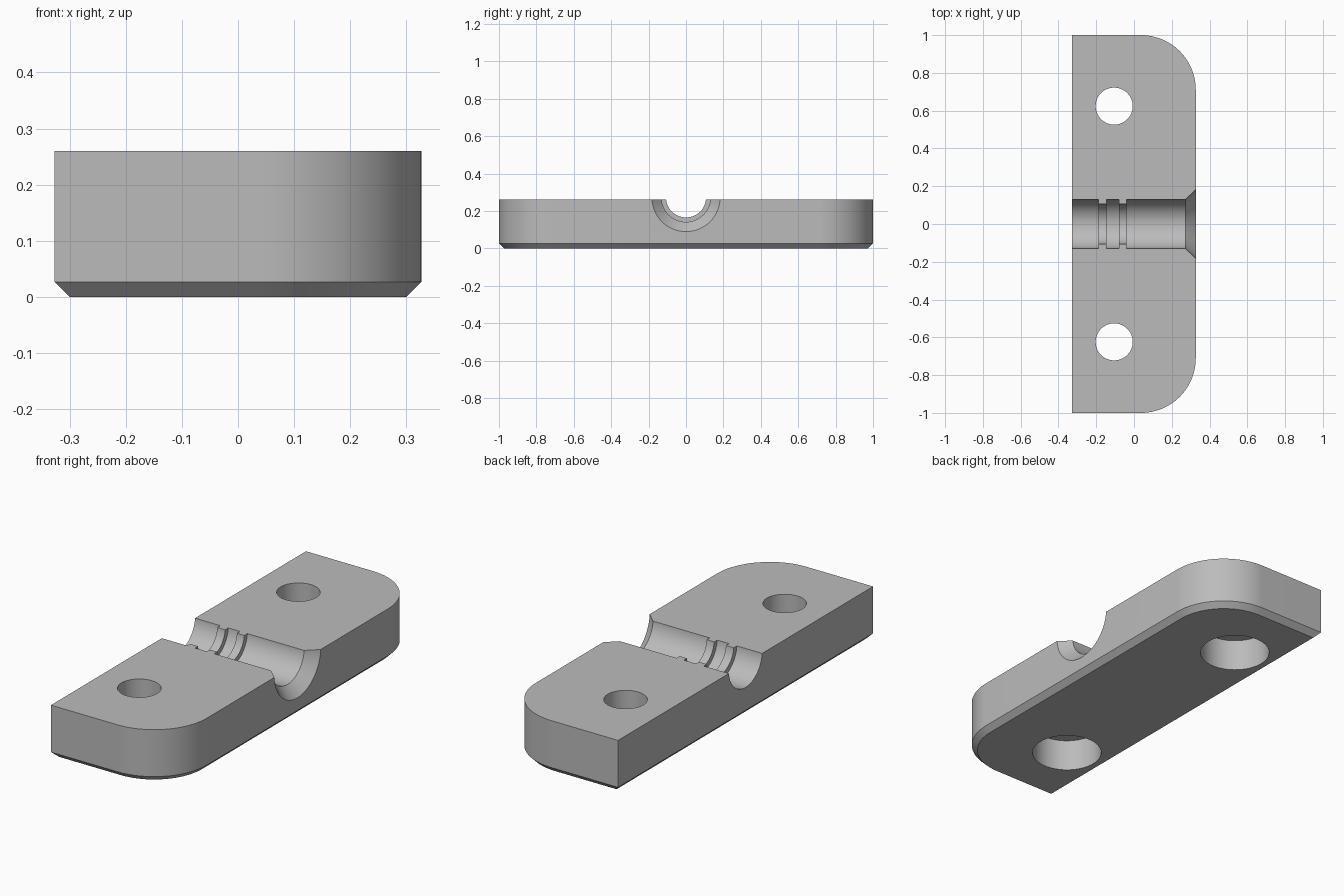
import bpy, bmesh, math

if "Cube" in bpy.data.objects:
    bpy.data.objects.remove(bpy.data.objects["Cube"])

HALF_X, HALF_Y, HEIGHT = 0.327, 1.0, 0.26
CORNER, CHAMFER = 0.29, 0.027
AXIS_Z = 0.272

grey = bpy.data.materials.new("plain grey")
grey.use_nodes = True
colour = (0.5, 0.5, 0.5, 1)
grey.diffuse_color = colour
grey.node_tree.nodes["Principled BSDF"].inputs["Base Color"].default_value = colour


def outline(inset):
    """Plate outline, rounded on the two left corners."""
    r, cx, cy = CORNER - inset, HALF_X - CORNER, HALF_Y - CORNER
    pts = [(-HALF_X + inset, -HALF_Y + inset)]
    for side, start in ((-1, -90), (1, 0)):
        for i in range(25):
            a = math.radians(start + 90 * i / 24)
            pts.append((cx + r * math.cos(a), side * cy + r * math.sin(a)))
    return pts + [(-HALF_X + inset, HALF_Y - inset)]


def loft(name, rings):
    """Closed solid through a stack of matching rings."""
    bm = bmesh.new()
    loops = [[bm.verts.new(p) for p in ring] for ring in rings]
    n = len(loops[0])
    for a, b in zip(loops, loops[1:]):
        for i in range(n):
            j = (i + 1) % n
            bm.faces.new((a[i], a[j], b[j], b[i]))
    bm.faces.new(loops[0][::-1])
    bm.faces.new(loops[-1])
    bmesh.ops.recalc_face_normals(bm, faces=bm.faces)
    mesh = bpy.data.meshes.new(name)
    bm.to_mesh(mesh)
    bm.free()
    mesh.materials.append(grey)
    obj = bpy.data.objects.new(name, mesh)
    bpy.context.collection.objects.link(obj)
    return obj


def lathe(name, profile, place, sides=64):
    """Turned solid from (position along axis, radius) pairs."""
    turns = [2 * math.pi * i / sides for i in range(sides)]
    return loft(name, [[place(t, r * math.cos(a), r * math.sin(a)) for a in turns]
                       for t, r in profile])


# Plate with a chamfered underside
plate = loft("clamp_plate", [[(x, y, z) for x, y in outline(inset)]
                             for z, inset in ((0, CHAMFER), (CHAMFER, 0), (HEIGHT, 0))])

# Channel across the top with two ribs and a flared mouth
BORE, RIB = 0.131, 0.107
channel = [(-0.4, BORE), (-0.188, BORE), (-0.188, RIB), (-0.145, RIB), (-0.145, BORE),
           (-0.08, BORE), (-0.08, RIB), (-0.04, RIB), (-0.04, BORE), (0.272, BORE),
           (0.337, 0.192)]
cutters = [lathe("channel_cutter", channel, lambda t, u, v: (t, u, AXIS_Z + v))]

# Counterbored bolt holes
bolt = [(-0.1, 0.164), (0.16, 0.164), (0.16, 0.098), (0.4, 0.098)]
for side in (-1, 1):
    cutters.append(lathe("bolt_hole_cutter", bolt,
                         lambda t, u, v: (-0.105 + u, side * 0.624 + v, t)))

bpy.context.view_layer.objects.active = plate
plate.select_set(True)
for cutter in cutters:
    mod = plate.modifiers.new("cut", 'BOOLEAN')
    mod.operation, mod.solver, mod.object = 'DIFFERENCE', 'EXACT', cutter
    bpy.ops.object.modifier_apply(modifier=mod.name)
    bpy.data.objects.remove(cutter)

bpy.ops.object.shade_smooth_by_angle(angle=math.radians(30))
